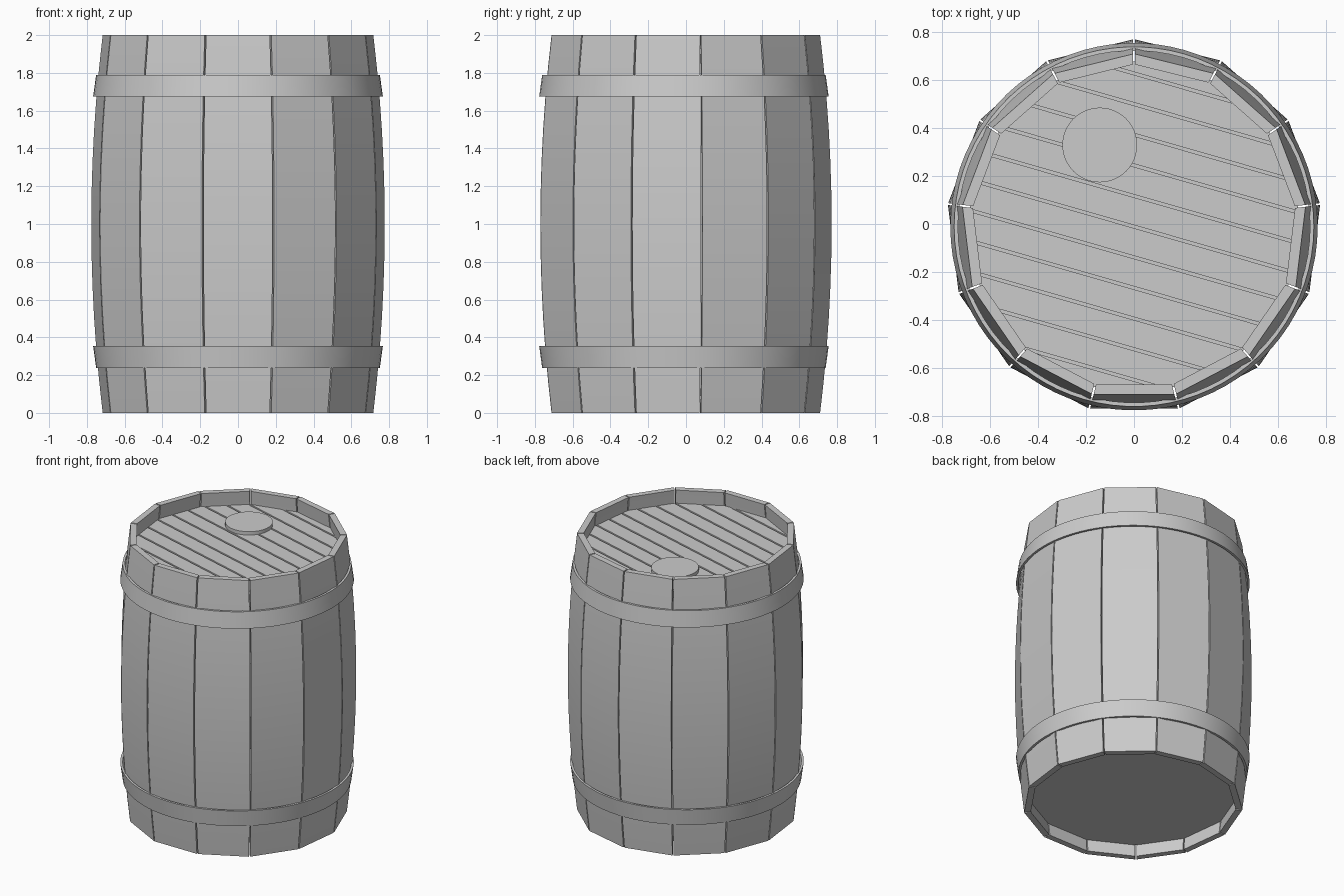
import bpy, bmesh, math
from mathutils import Vector

if "Cube" in bpy.data.objects:
    bpy.data.objects.remove(bpy.data.objects["Cube"])

N = 13            # staves
CY = -0.011       # centre of the odd-sided ring
STEP = 2 * math.pi / N
GAP = 0.004       # half gap between staves


def outer_r(z):
    return 0.783 - 0.061 * (z - 1) ** 2


def corner(i, r):
    a = math.pi / 2 + i * STEP
    return Vector((r * math.cos(a), r * math.sin(a) + CY, 0))


def finish(bm, name):
    bmesh.ops.recalc_face_normals(bm, faces=bm.faces)
    mesh = bpy.data.meshes.new(name)
    bm.to_mesh(mesh)
    bm.free()
    ob = bpy.data.objects.new(name, mesh)
    bpy.context.collection.objects.link(ob)
    return ob


def smooth(ob):
    bpy.ops.object.select_all(action='DESELECT')
    ob.select_set(True)
    bpy.context.view_layer.objects.active = ob
    bpy.ops.object.shade_smooth_by_angle(angle=math.radians(30))


def prism(r, z0, z1):
    bm = bmesh.new()
    base = bm.faces.new([bm.verts.new(corner(i, r) + Vector((0, 0, z0))) for i in range(N)])
    ext = bmesh.ops.extrude_face_region(bm, geom=[base])
    top = [v for v in ext['geom'] if isinstance(v, bmesh.types.BMVert)]
    bmesh.ops.translate(bm, verts=top, vec=(0, 0, z1 - z0))
    return bm


# Bulging staves, one plank per side
def stave(i):
    bm = bmesh.new()
    rings = []
    for k in range(13):
        z = 2 * k / 12
        ring = []
        for r, flip in ((outer_r(z), 0), (outer_r(z) - 0.044, 1)):
            a, b = corner(i, r), corner(i + 1, r)
            d = (b - a).normalized() * GAP
            pair = [a + d, b - d]
            if flip:
                pair.reverse()
            ring += [bm.verts.new(p + Vector((0, 0, z))) for p in pair]
        rings.append(ring)
    for lo, hi in zip(rings, rings[1:]):
        for j in range(4):
            m = (j + 1) % 4
            bm.faces.new((lo[j], lo[m], hi[m], hi[j]))
    bm.faces.new(rings[0])
    bm.faces.new(rings[-1])
    smooth(finish(bm, f"stave_{i + 1}"))


for i in range(N):
    stave(i)


# Round metal hoops, wider towards the belly
def hoop(name, z_end, z_belly):
    profile = [(0.751, z_end), (0.767, z_belly), (0.751, z_belly), (0.735, z_end)]
    bm = bmesh.new()
    seg = 78
    rings = []
    for s in range(seg):
        a = 2 * math.pi * s / seg
        rings.append([bm.verts.new((r * math.cos(a), r * math.sin(a) + CY, z)) for r, z in profile])
    for s in range(seg):
        p, q = rings[s], rings[(s + 1) % seg]
        for j in range(4):
            m = (j + 1) % 4
            bm.faces.new((p[j], p[m], q[m], q[j]))
    smooth(finish(bm, name))


hoop("lower_hoop", 0.238, 0.355)
hoop("upper_hoop", 1.79, 1.675)

# Barrel heads
finish(prism(0.69, 0.09, 0.13), "bottom_head")
finish(prism(0.69, 1.85, 1.885), "top_head_base")

# Lid boards, sliced from the head outline
ang = math.radians(-16)
normal = Vector((-math.sin(ang), math.cos(ang), 0))
PITCH = 0.123
for k in range(-6, 6):
    bm = prism(0.69, 1.88, 1.9)
    for off, sign in ((k * PITCH + 0.006, -1), ((k + 1) * PITCH - 0.006, 1)):
        geom = bm.verts[:] + bm.edges[:] + bm.faces[:]
        cut = bmesh.ops.bisect_plane(bm, geom=geom, plane_co=normal * off + Vector((0, CY, 0)),
                                     plane_no=normal * sign, clear_outer=True)
        edges = [e for e in cut['geom_cut'] if isinstance(e, bmesh.types.BMEdge)]
        if edges:
            bmesh.ops.holes_fill(bm, edges=edges)
    if bm.faces:
        finish(bm, f"lid_board_{k + 7}")
    else:
        bm.free()

# Bung
bpy.ops.mesh.primitive_cylinder_add(vertices=48, radius=0.156, depth=0.05, location=(-0.143, 0.33, 1.9))
bung = bpy.context.object
bung.name = "bung"
smooth(bung)
